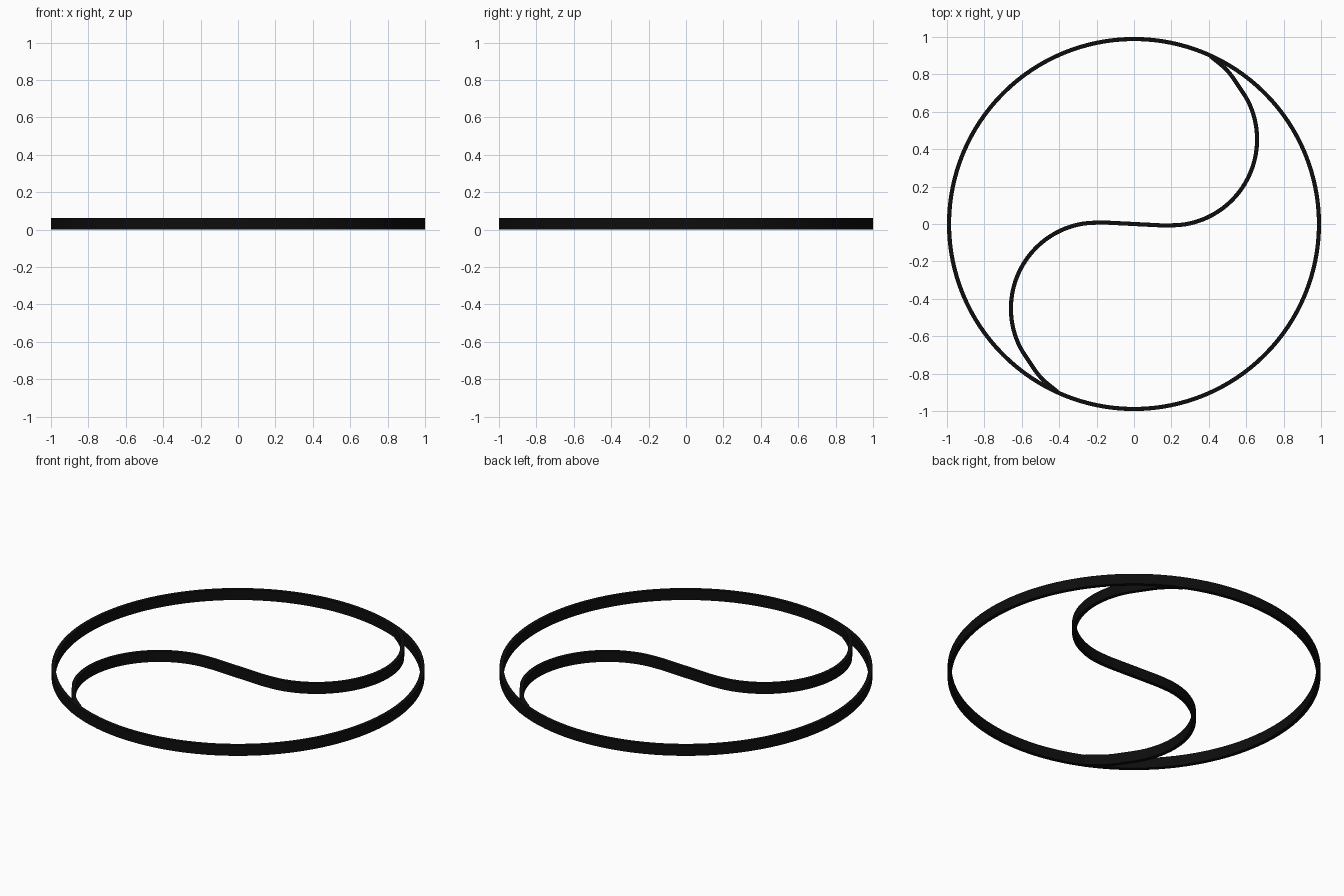
import bpy, bmesh, math
from mathutils import Vector

if "Cube" in bpy.data.objects:
    bpy.data.objects.remove(bpy.data.objects["Cube"])

H = 0.061      # band height
T = 0.022      # band thickness

black = bpy.data.materials.new("black_metal")
black.diffuse_color = (0.004, 0.004, 0.004, 1)
black.use_nodes = True
black.node_tree.nodes["Principled BSDF"].inputs["Base Color"].default_value = black.diffuse_color


def band(name, path, closed):
    """Upright strip of thickness T and height H that follows a flat path."""
    bm = bmesh.new()
    n = len(path)
    rings = []
    for i, p in enumerate(path):
        a = path[(i - 1) % n] if closed else path[max(i - 1, 0)]
        b = path[(i + 1) % n] if closed else path[min(i + 1, n - 1)]
        d = (b - a).normalized()
        side = Vector((-d.y, d.x)) * T / 2
        rings.append([bm.verts.new((*(p + side * s), z))
                      for s, z in ((-1, 0), (1, 0), (1, H), (-1, H))])
    for i in range(n if closed else n - 1):
        r, q = rings[i], rings[(i + 1) % n]
        for k in range(4):
            m = (k + 1) % 4
            bm.faces.new((r[k], r[m], q[m], q[k]))
    if not closed:
        bm.faces.new(rings[0])
        bm.faces.new(rings[-1])
    bmesh.ops.recalc_face_normals(bm, faces=bm.faces)
    me = bpy.data.meshes.new(name)
    bm.to_mesh(me)
    bm.free()
    me.materials.append(black)
    ob = bpy.data.objects.new(name, me)
    bpy.context.collection.objects.link(ob)
    bpy.ops.object.select_all(action='DESELECT')
    ob.select_set(True)
    bpy.context.view_layer.objects.active = ob
    bpy.ops.object.shade_smooth_by_angle(angle=math.radians(35))
    return ob


def spline(pts, steps=6):
    """Smooth path through the given points."""
    out = []
    for i in range(len(pts) - 1):
        p0, p1 = pts[max(i - 1, 0)], pts[i]
        p2, p3 = pts[i + 1], pts[min(i + 2, len(pts) - 1)]
        for s in range(steps):
            t = s / steps
            out.append(0.5 * (2 * p1 + (p2 - p0) * t
                              + (2 * p0 - 5 * p1 + 4 * p2 - p3) * t * t
                              + (3 * p1 - p0 - 3 * p2 + p3) * t ** 3))
    return out + [pts[-1]]


# Outer ring
R = 1 - T / 2
band("outer_ring", [Vector((R * math.cos(a), R * math.sin(a)))
                    for a in (math.tau * i / 128 for i in range(128))], True)

# S-shaped divider: one lobe, then its half-turn copy
half = [Vector((0.1, -0.005))]
half += [Vector((0.198 + 0.46 * math.cos(math.radians(a)), 0.452 + 0.46 * math.sin(math.radians(a))))
         for a in range(-92, 40, 13)]
half += [Vector((0.497, 0.822)), Vector((0.41, 0.896))]
points = [-p for p in reversed(half)] + [Vector((0, 0))] + half
band("s_divider", spline(points), False)
